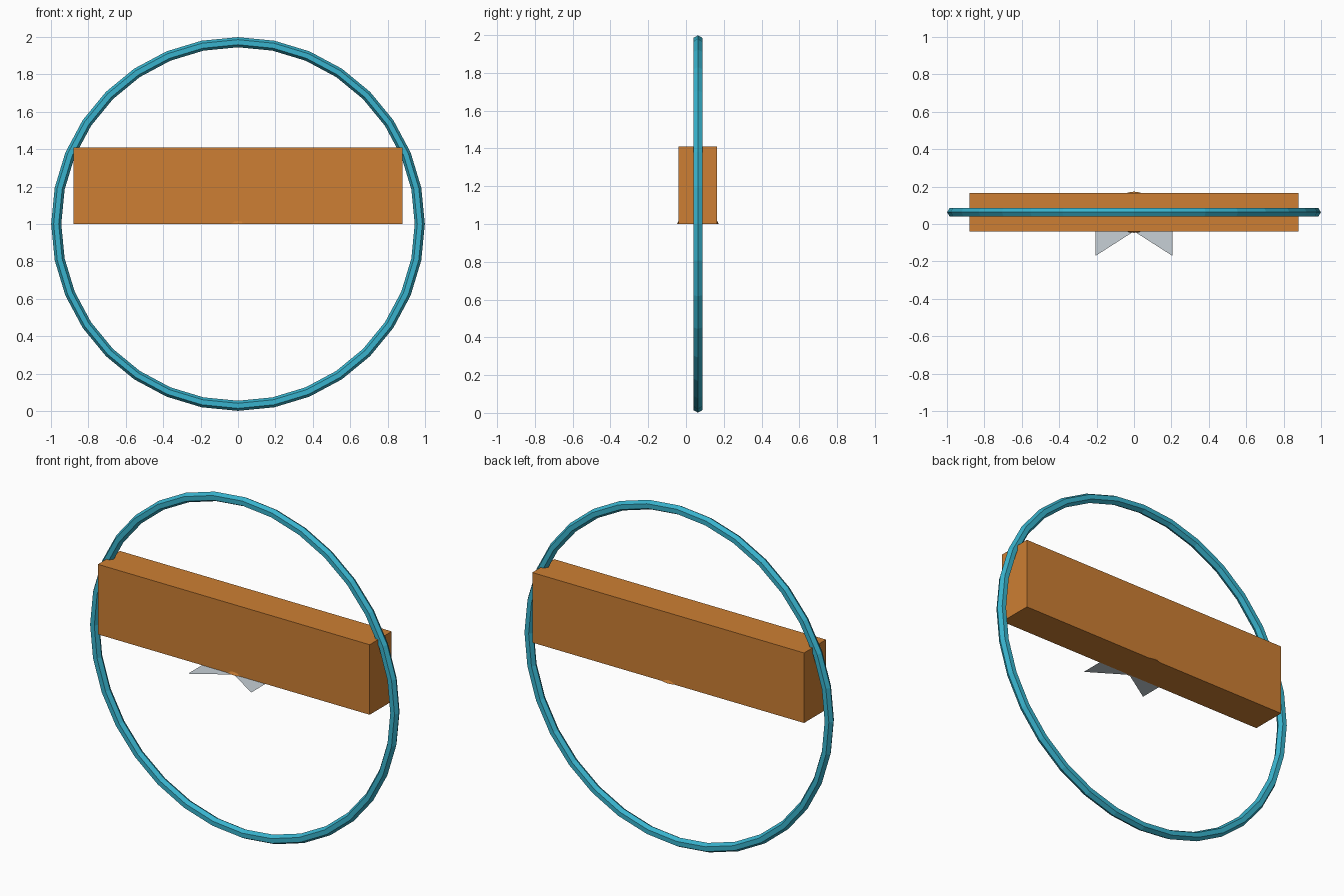
import bpy
import math

cube = bpy.data.objects.get("Cube")
if cube:
    bpy.data.objects.remove(cube, do_unlink=True)

MID_Y = 0.063   # depth of the ring, beam and cone centres
MID_Z = 1.0     # height of the ring centre and beam underside


def make_material(name, rgb):
    mat = bpy.data.materials.new(name)
    mat.use_nodes = True
    colour = (*rgb, 1.0)
    mat.diffuse_color = colour
    mat.node_tree.nodes["Principled BSDF"].inputs["Base Color"].default_value = colour
    return mat


def finish(name, mat):
    obj = bpy.context.object
    obj.name = name
    obj.data.materials.append(mat)
    return obj


bronze = make_material("bronze orange", (0.61, 0.212, 0.033))
cyan = make_material("cyan blue", (0.04, 0.45, 0.61))
silver = make_material("silver grey", (0.57, 0.63, 0.67))

# Upright ring with a hexagonal section
bpy.ops.mesh.primitive_torus_add(
    major_segments=32, minor_segments=6, major_radius=0.972, minor_radius=0.027,
    location=(0, MID_Y, MID_Z), rotation=(math.pi / 2, 0, 0))
finish("ring", cyan)

# Beam across the ring, resting on its centre line
bpy.ops.mesh.primitive_cube_add(size=1, location=(0, MID_Y, MID_Z + 0.205))
beam = finish("beam", bronze)
beam.scale = (1.76, 0.204, 0.41)

# Cone inside the beam, its rim just showing at front and back
bpy.ops.mesh.primitive_cone_add(
    vertices=32, radius1=0.11, depth=0.22, location=(0, MID_Y, MID_Z + 0.11))
finish("cone", bronze)

# Pair of flat fins at the front, forming a swallowtail
front = MID_Y - 0.102
for side, label in ((-1, "right"), (1, "left")):
    mesh = bpy.data.meshes.new(label + "_fin")
    corners = [(0, front, MID_Z), (side * 0.205, front, MID_Z),
               (side * 0.205, -0.17, MID_Z)]
    # Keep both fins facing up
    mesh.from_pydata(corners if side < 0 else corners[::-1], [], [(0, 1, 2)])
    mesh.materials.append(silver)
    fin = bpy.data.objects.new(label + "_fin", mesh)
    bpy.context.collection.objects.link(fin)
